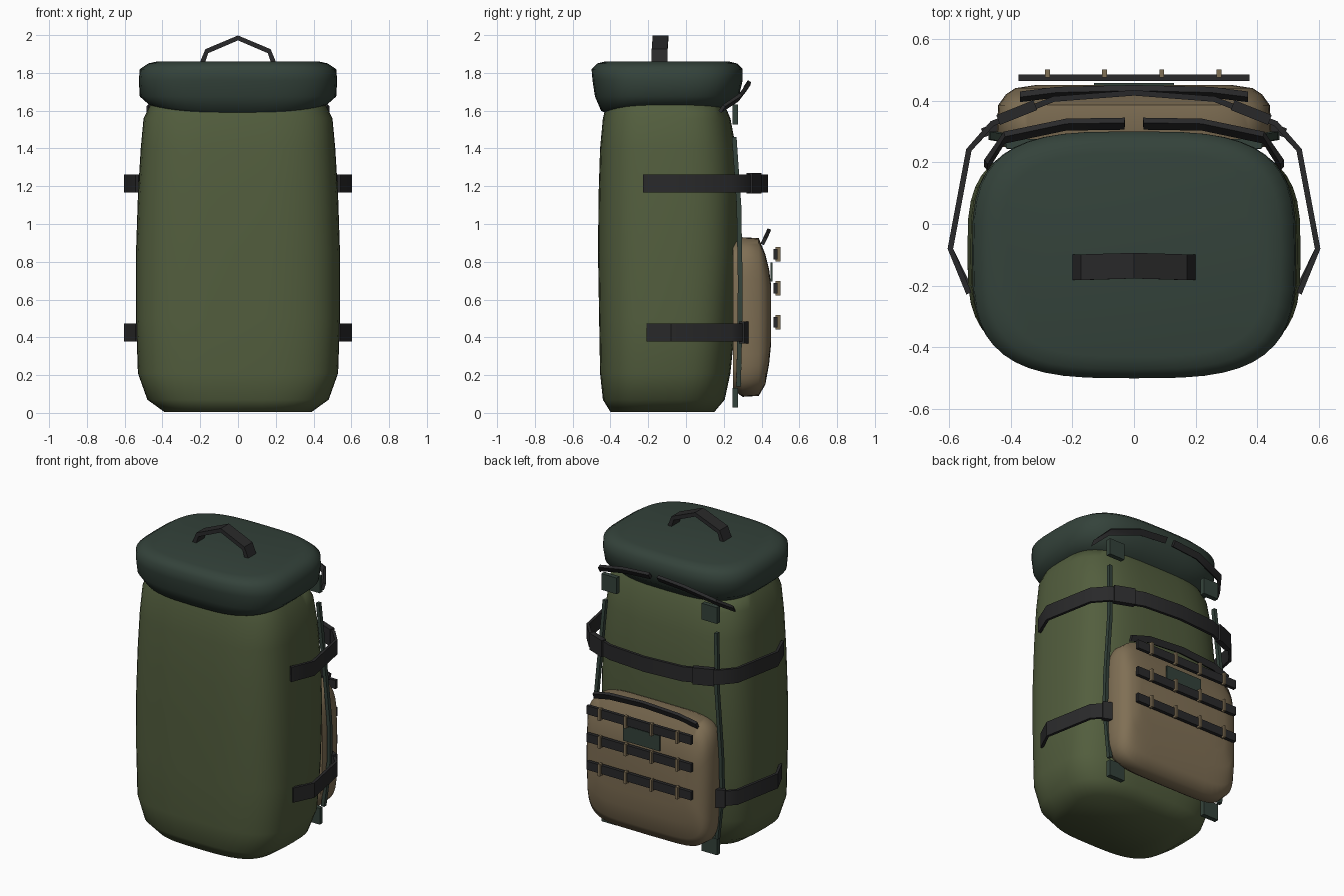
import bpy, bmesh, math
from mathutils import Vector

if "Cube" in bpy.data.objects:
    bpy.data.objects.remove(bpy.data.objects["Cube"])


def material(name, rgb):
    m = bpy.data.materials.new(name)
    m.diffuse_color = (*rgb, 1)
    m.use_nodes = True
    m.node_tree.nodes["Principled BSDF"].inputs["Base Color"].default_value = m.diffuse_color
    return m


OLIVE = material("olive_fabric", (0.086, 0.112, 0.048))
DARK = material("dark_green_fabric", (0.034, 0.055, 0.043))
BLACK = material("black_webbing", (0.022, 0.022, 0.023))
TAN = material("tan_fabric", (0.215, 0.160, 0.090))


def finish(bm, name, mat, smooth=None):
    bmesh.ops.recalc_face_normals(bm, faces=bm.faces)
    me = bpy.data.meshes.new(name)
    bm.to_mesh(me)
    bm.free()
    ob = bpy.data.objects.new(name, me)
    bpy.context.collection.objects.link(ob)
    me.materials.append(mat)
    if smooth:
        bpy.ops.object.select_all(action='DESELECT')
        ob.select_set(True)
        bpy.context.view_layer.objects.active = ob
        bpy.ops.object.shade_smooth_by_angle(angle=math.radians(smooth))
    return ob


def spow(v, p):
    return math.copysign(abs(v) ** p, v)


def loft(name, mat, rings, power, place, segs=48):
    """Skin rounded-rectangle rings: (level, half width, low, high)."""
    bm = bmesh.new()
    loops = []
    for level, a, lo, hi in rings:
        loop = []
        for i in range(segs):
            t = 2 * math.pi * i / segs
            u = spow(math.cos(t), 2 / power)
            v = spow(math.sin(t), 2 / power)
            loop.append(bm.verts.new(place(level, a * u, (lo + hi) / 2 + v * (hi - lo) / 2)))
        loops.append(loop)
    for p, q in zip(loops, loops[1:]):
        for i in range(segs):
            j = (i + 1) % segs
            bm.faces.new((p[i], p[j], q[j], q[i]))
    bm.faces.new(loops[0])
    bm.faces.new(loops[-1])
    return finish(bm, name, mat, 62)


def box(name, mat, center, size):
    bm = bmesh.new()
    bmesh.ops.create_cube(bm, size=1)
    for v in bm.verts:
        v.co = Vector(c + s * k for c, s, k in zip(center, size, v.co))
    return finish(bm, name, mat)


def strip(name, mat, path, across, width, thick):
    """Flat webbing swept along a path."""
    bm = bmesh.new()
    pts = [Vector(p) for p in path]
    across = Vector(across).normalized()
    loops = []
    for i, p in enumerate(pts):
        tan = (pts[min(i + 1, len(pts) - 1)] - pts[max(i - 1, 0)]).normalized()
        out = tan.cross(across).normalized()
        loops.append([bm.verts.new(p + across * width / 2 * a + out * thick / 2 * b)
                      for a, b in ((-1, -1), (1, -1), (1, 1), (-1, 1))])
    for p, q in zip(loops, loops[1:]):
        for i in range(4):
            j = (i + 1) % 4
            bm.faces.new((p[i], p[j], q[j], q[i]))
    bm.faces.new(loops[0])
    bm.faces.new(loops[-1])
    return finish(bm, name, mat, 35)


def mirrored(path):
    """Complete a half path across x = 0."""
    return path + [(-x, y, z) for x, y, z in reversed(path) if x]


# Main bag
loft("bag_body", OLIVE, [
    (0.005, 0.39, -0.40, 0.15), (0.07, 0.48, -0.44, 0.205), (0.21, 0.53, -0.455, 0.235),
    (0.50, 0.54, -0.46, 0.265), (0.85, 0.54, -0.466, 0.285), (1.15, 0.53, -0.463, 0.285),
    (1.40, 0.515, -0.455, 0.265), (1.56, 0.50, -0.44, 0.235), (1.64, 0.46, -0.42, 0.20)],
    3.3, lambda w, u, v: (u, v, w))

# Lid, with its lower rim lifted at the sides
loft("lid", DARK, [
    (1.585, 0.43, -0.42, 0.16), (1.60, 0.475, -0.45, 0.20), (1.675, 0.52, -0.482, 0.28),
    (1.76, 0.525, -0.495, 0.30), (1.82, 0.52, -0.50, 0.30), (1.85, 0.475, -0.47, 0.27),
    (1.86, 0.43, -0.43, 0.23)], 3.3,
    lambda w, u, v: (u, v, w + (0.03 * abs(u / 0.45) ** 3 if w < 1.62 else 0)))

# Carry handle on the lid
strip("carry_handle", BLACK, mirrored([(0.19, -0.14, 1.85), (0.165, -0.14, 1.915), (0, -0.135, 1.985)]),
      (0, 1, 0), 0.083, 0.026)

# Back pocket
loft("back_pocket", TAN, [
    (0.25, 0.43, 0.12, 0.91), (0.30, 0.445, 0.085, 0.93), (0.385, 0.44, 0.09, 0.925),
    (0.42, 0.415, 0.15, 0.84), (0.44, 0.385, 0.26, 0.76), (0.45, 0.32, 0.36, 0.68)],
    5.5, lambda w, u, v: (u, w, v))
strip("pocket_handle", BLACK, mirrored([(0.37, 0.412, 0.91), (0.25, 0.427, 0.94), (0, 0.433, 0.955)]),
      (0, 0.4, 0.9), 0.04, 0.02)
box("pocket_patch", DARK, (0, 0.453, 0.745), (0.26, 0.009, 0.10))

# Webbing rows with stitched loops
for z in (0.84, 0.66, 0.48):
    box("webbing_row", BLACK, (0, 0.474, z), (0.75, 0.022, 0.055))
    for x in (-0.28, -0.095, 0.09, 0.275):
        box("webbing_loop", TAN, (x, 0.487, z), (0.016, 0.026, 0.078))

# Upper compression strap, running around the back
upper = [(0.535, -0.225, 1.215), (0.595, -0.08, 1.215), (0.535, 0.24, 1.215),
         (0.46, 0.325, 1.215), (0.26, 0.405, 1.215), (0, 0.425, 1.215)]
strip("upper_strap", BLACK, mirrored(upper), (0, 0, 1), 0.095, 0.018)

for s in (-1, 1):
    side = "right" if s > 0 else "left"
    # Lower compression strap, ending at the pocket
    strip("lower_strap_" + side, BLACK,
          [(s * 0.535, -0.205, 0.425), (s * 0.595, -0.08, 0.425), (s * 0.535, 0.24, 0.425),
           (s * 0.48, 0.30, 0.425), (s * 0.41, 0.325, 0.425)], (0, 0, 1), 0.095, 0.018)
    # Buckles
    strip("upper_buckle_" + side, BLACK, [(s * 0.44, 0.337, 1.215), (s * 0.32, 0.385, 1.215)],
          (0, 0, 1), 0.108, 0.034)
    strip("lower_buckle_" + side, BLACK, [(s * 0.49, 0.295, 0.425), (s * 0.42, 0.325, 0.425)],
          (0, 0, 1), 0.115, 0.03)
    # Lid strap wrapping the back corner
    strip("lid_strap_" + side, BLACK,
          [(s * 0.03, 0.325, 1.74), (s * 0.22, 0.322, 1.725), (s * 0.42, 0.28, 1.67),
           (s * 0.48, 0.19, 1.61)], (0, 0.55, 0.83), 0.04, 0.02)
    # Shoulder cord and its anchor tabs
    strip("shoulder_cord_" + side, DARK,
          [(s * 0.40, 0.255, 1.46), (s * 0.42, 0.28, 1.10), (s * 0.455, 0.287, 0.70),
           (s * 0.46, 0.285, 0.45), (s * 0.42, 0.278, 0.14)], (0, 1, 0), 0.025, 0.022)
    for z in (1.58, 0.08):
        box("anchor_tab_" + side, DARK, (s * 0.36, 0.26, z), (0.11, 0.03, 0.105))
